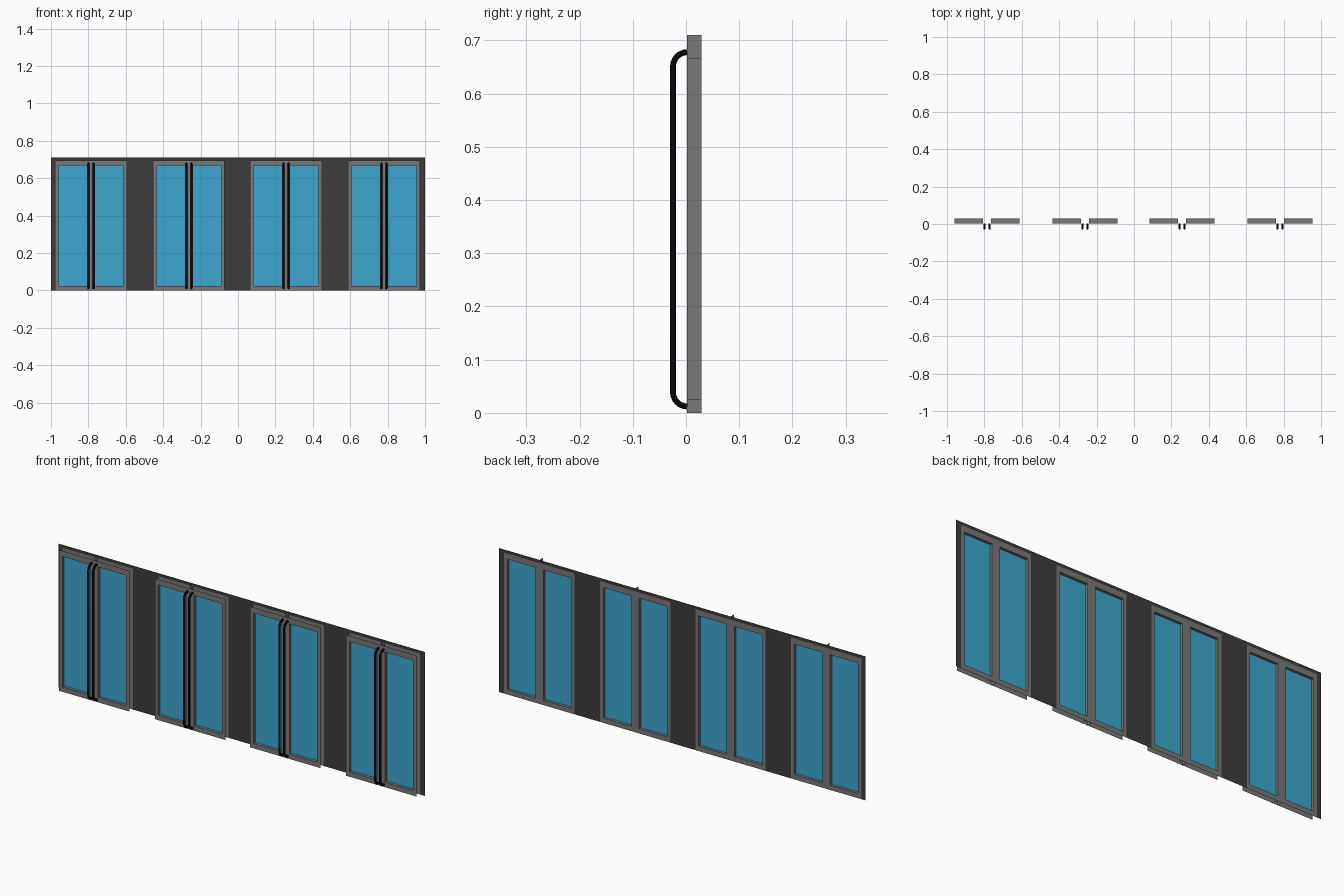
import bpy, bmesh, math

if "Cube" in bpy.data.objects:
    bpy.data.objects.remove(bpy.data.objects["Cube"])

H, TOP = 0.71, 0.695            # wall height, frame height
Y0, Y1, YG = 0.002, 0.029, 0.016  # front frame, wall / back frame, glass
CENTRES = [-0.786, -0.263, 0.257, 0.78]
HALF = 0.192
XS = [-HALF, -0.174, -0.0215, 0.0215, 0.174, HALF]
ZS = [0.0, 0.024, 0.667, TOP]
HOLES = [(XS[1], XS[2]), (XS[3], XS[4])]


def material(name, r, g, b):
    m = bpy.data.materials.new(name)
    m.diffuse_color = (r, g, b, 1)
    m.use_nodes = True
    m.node_tree.nodes["Principled BSDF"].inputs["Base Color"].default_value = m.diffuse_color
    return m


WALL = material("dark_grey", 0.045, 0.045, 0.045)
FRAME = material("mid_grey", 0.19, 0.19, 0.19)
GLASS = material("blue_glass", 0.045, 0.39, 0.62)
BLACK = material("black", 0.002, 0.002, 0.002)


def finish(bm, name, mat, x=0.0):
    bmesh.ops.remove_doubles(bm, verts=bm.verts, dist=1e-5)
    me = bpy.data.meshes.new(name)
    bm.to_mesh(me)
    bm.free()
    me.materials.append(mat)
    ob = bpy.data.objects.new(name, me)
    ob.location.x = x
    bpy.context.collection.objects.link(ob)
    return ob


def quad(bm, *pts):
    bm.faces.new([bm.verts.new(p) for p in pts])


def sheet(bm, xs, zs, y, skip, back=False):
    """Flat grid in the xz plane, leaving out the cells named by skip(i, j)."""
    for i in range(len(xs) - 1):
        for j in range(len(zs) - 1):
            if skip(i, j):
                continue
            a, b, c, d = xs[i], xs[i + 1], zs[j], zs[j + 1]
            p = [(a, y, c), (b, y, c), (b, y, d), (a, y, d)]
            quad(bm, *(p[::-1] if back else p))


# wall sheet with four doorways
wall_x = [-1.0] + [c + s * HALF for c in CENTRES for s in (-1, 1)] + [1.0]
bm = bmesh.new()
sheet(bm, wall_x, [0, TOP, H], Y1, lambda i, j: i % 2 == 1 and j == 0)
finish(bm, "wall", WALL)

for n, cx in enumerate(CENTRES, 1):
    # door frame: front face, back face and the reveals around each pane
    bm = bmesh.new()
    hole = lambda i, j: i in (1, 3) and j == 1
    sheet(bm, XS, ZS, Y0, hole)
    sheet(bm, XS, ZS, Y1, hole, True)
    for a, b in HOLES:
        ring = [(a, ZS[1]), (b, ZS[1]), (b, ZS[2]), (a, ZS[2])]
        for k in range(4):
            (xa, za), (xb, zb) = ring[k], ring[(k + 1) % 4]
            quad(bm, (xa, Y0, za), (xb, Y0, zb), (xb, Y1, zb), (xa, Y1, za))
    # meeting edge between the two leaves
    quad(bm, (0, Y0, 0), (0, Y1, 0), (0, Y1, H), (0, Y0, H))
    finish(bm, f"door_frame_{n}", FRAME, cx)

    # glass panes
    bm = bmesh.new()
    for a, b in HOLES:
        sheet(bm, [a, b], [ZS[1], ZS[2]], YG, lambda i, j: False)
    finish(bm, f"door_glass_{n}", GLASS, cx)

    # pair of tall pull handles with rounded corners
    for side, s in (("left", -1), ("right", 1)):
        r, yb, z0, z1 = 0.027, -0.0245, 0.012, 0.678
        arc = [(yb + r - r * math.sin(t), r - r * math.cos(t))
               for t in [k * math.pi / 12 for k in range(7)]]
        path = [(y, z0 + z) for y, z in arc] + [(y, z1 - z) for y, z in reversed(arc)]
        cu = bpy.data.curves.new(f"handle_{side}_{n}", 'CURVE')
        cu.dimensions = '3D'
        cu.bevel_depth = 0.0055
        cu.bevel_resolution = 2
        sp = cu.splines.new('POLY')
        sp.points.add(len(path) - 1)
        for p, (y, z) in zip(sp.points, path):
            p.co = (0, y, z, 1)
        cu.materials.append(BLACK)
        ob = bpy.data.objects.new(f"handle_{side}_{n}", cu)
        ob.location.x = cx + s * 0.0135
        bpy.context.collection.objects.link(ob)
